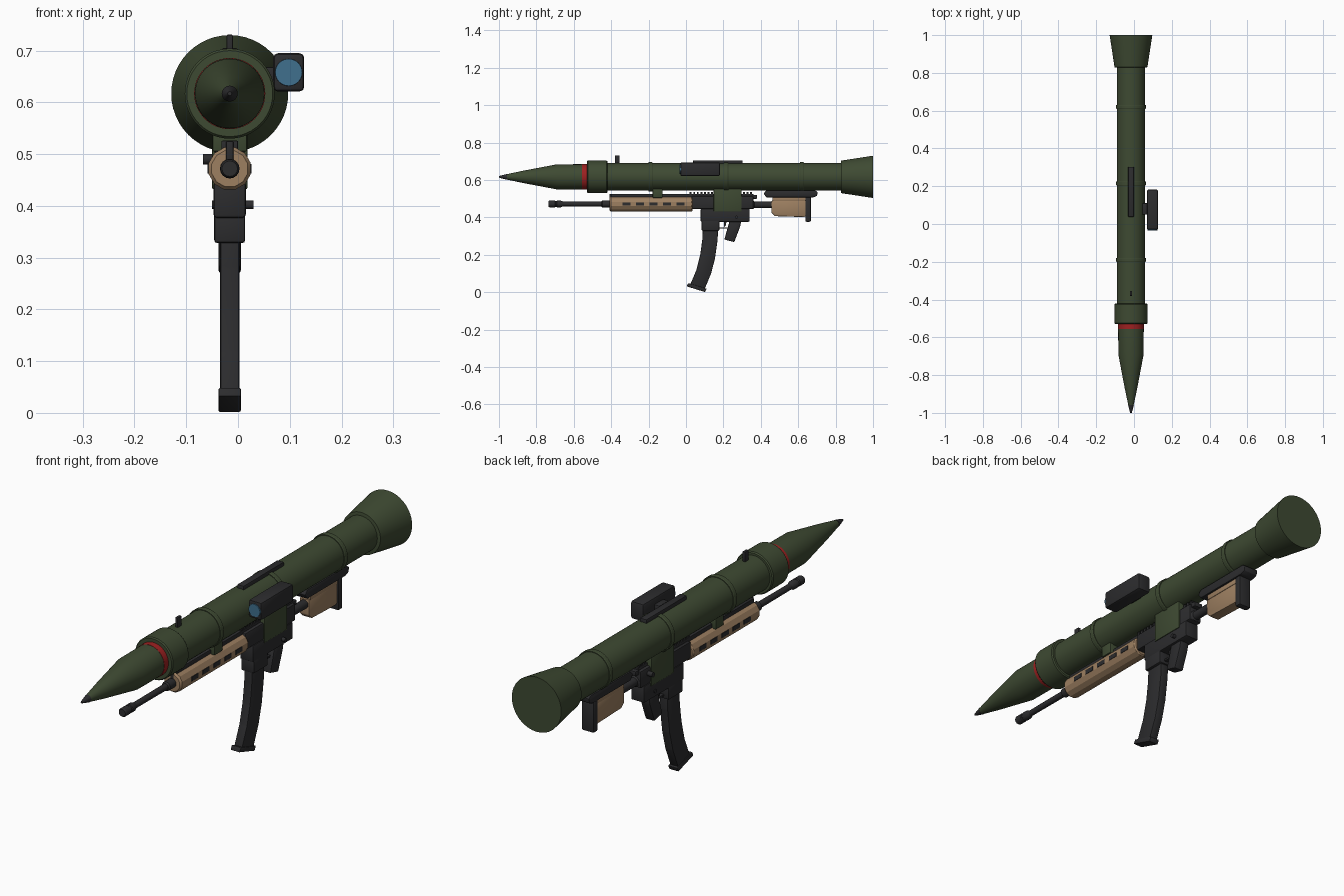
import bpy, bmesh, math
from mathutils import Vector

CX = -0.016          # shared centre line of tube and rifle
TZ, BZ = 0.617, 0.472  # launch tube axis height, rifle bore height


def mat(name, rgb):
    m = bpy.data.materials.new(name)
    m.diffuse_color = (*rgb, 1)
    return m


GREEN = mat("olive green", (0.048, 0.068, 0.032))
DARK = mat("gunmetal", (0.025, 0.025, 0.027))
TAN = mat("tan", (0.34, 0.215, 0.12))
RED = mat("red band", (0.34, 0.015, 0.015))
BLUE = mat("lens blue", (0.05, 0.16, 0.27))


def finish(name, bm, m, bevel=0.0):
    bmesh.ops.recalc_face_normals(bm, faces=bm.faces)
    if bevel:
        bmesh.ops.bevel(bm, geom=bm.edges[:], offset=bevel, segments=2,
                        profile=0.5, affect='EDGES')
    me = bpy.data.meshes.new(name)
    bm.to_mesh(me)
    bm.free()
    me.materials.append(m)
    ob = bpy.data.objects.new(name, me)
    bpy.context.collection.objects.link(ob)
    bpy.ops.object.select_all(action='DESELECT')
    ob.select_set(True)
    bpy.context.view_layer.objects.active = ob
    bpy.ops.object.shade_smooth_by_angle(angle=math.radians(28))
    return ob


def box(name, x, y, z, m, bevel=0.0):
    """Box from (min, max) pairs; x is relative to the centre line."""
    bm = bmesh.new()
    bmesh.ops.create_cube(bm, size=1)
    for v in bm.verts:
        v.co = Vector((CX + (x[0] + x[1]) / 2 + v.co.x * (x[1] - x[0]),
                       (y[0] + y[1]) / 2 + v.co.y * (y[1] - y[0]),
                       (z[0] + z[1]) / 2 + v.co.z * (z[1] - z[0])))
    return finish(name, bm, m, bevel)


def plate(name, outline, width, m, bevel=0.0):
    """Side outline of (y, z) points extruded across x."""
    bm = bmesh.new()
    f = bm.faces.new([bm.verts.new((CX - width / 2, y, z)) for y, z in outline])
    r = bmesh.ops.extrude_face_region(bm, geom=[f])
    bmesh.ops.translate(bm, vec=(width, 0, 0),
                        verts=[g for g in r["geom"] if isinstance(g, bmesh.types.BMVert)])
    return finish(name, bm, m, bevel)


def lathe(name, profile, z, m, sides=48, x=CX, phase=0.0):
    """Closed solid turned around a y-directed axis from (y, radius) points."""
    bm = bmesh.new()
    rings = []
    for y, r in profile:
        ring = []
        for i in range(sides):
            a = 2 * math.pi * (i + phase) / sides
            ring.append(bm.verts.new((x + r * math.cos(a), y, z + r * math.sin(a))))
        rings.append(ring)
    for a, b in zip(rings, rings[1:]):
        for i in range(sides):
            j = (i + 1) % sides
            bm.faces.new((a[i], a[j], b[j], b[i]))
    bm.faces.new(rings[0])
    bm.faces.new(rings[-1])
    return finish(name, bm, m)


def pin(name, x0, x1, y, z, r):
    """Round pin running across x."""
    bm = bmesh.new()
    bmesh.ops.create_cone(bm, cap_ends=True, segments=16, radius1=r, radius2=r, depth=x1 - x0)
    for v in bm.verts:
        v.co = Vector((CX + (x0 + x1) / 2 + v.co.z, y + v.co.x, z + v.co.y))
    return finish(name, bm, DARK)


# Launch tube, collar and flared exhaust
lathe("launch_tube", [(-0.45, 0.074), (0.85, 0.074)], TZ, GREEN)
lathe("front_collar", [(-0.53, 0.083), (-0.525, 0.087), (-0.425, 0.087), (-0.42, 0.083)], TZ, GREEN)
lathe("exhaust_bell", [(0.828, 0.074), (0.83, 0.087), (1.0, 0.113)], TZ, GREEN)
for y in (-0.19, 0.215, 0.62):
    lathe("tube_ring", [(y - 0.011, 0.077), (y - 0.008, 0.079), (y + 0.008, 0.079),
                        (y + 0.011, 0.077)], TZ, GREEN)

# Warhead with red band and dark fuze
lathe("warhead", [(-0.96, 0.014), (-0.87, 0.033), (-0.69, 0.067), (-0.5, 0.068)], TZ, GREEN)
lathe("warhead_band", [(-0.557, 0.0688), (-0.528, 0.0688)], TZ, RED)
lathe("fuze_tip", [(-1.0, 0.004), (-0.99, 0.007), (-0.958, 0.0155)], TZ, DARK, 16)

# Sights on the tube
box("top_rail", (-0.015, 0.015), (0.038, 0.303), (0.68, 0.705), DARK, 0.003)
box("front_sight", (-0.006, 0.006), (-0.38, -0.355), (0.685, 0.731), DARK, 0.002)
box("optic_body", (0.084, 0.144), (-0.03, 0.182), (0.621, 0.695), DARK, 0.009)
box("optic_mount", (0.06, 0.09), (0.05, 0.11), (0.635, 0.668), DARK, 0.003)
lathe("optic_lens", [(-0.034, 0.026), (-0.028, 0.0265)], 0.658, BLUE, 32, 0.098)

# Barrel and muzzle
lathe("barrel", [(-0.69, 0.012), (-0.38, 0.013)], BZ, DARK, 20)
lathe("muzzle_brake", [(-0.735, 0.015), (-0.73, 0.018), (-0.70, 0.018), (-0.697, 0.015),
                       (-0.692, 0.015), (-0.689, 0.018), (-0.67, 0.018), (-0.655, 0.012)],
      BZ, DARK, 16)
lathe("gas_block", [(-0.452, 0.014), (-0.447, 0.019), (-0.415, 0.019), (-0.40, 0.019)], BZ, DARK, 16)
box("gas_block_post", (-0.007, 0.007), (-0.41, -0.38), (0.48, 0.525), DARK, 0.002)

# Handguard with rows of dark slots on each side
lathe("handguard", [(-0.408, 0.036), (-0.40, 0.042), (0.03, 0.042), (0.036, 0.038)],
      BZ, TAN, 12, phase=0.5)
for i in range(5):
    y = -0.318 + i * 0.072
    for s in (-1, 1):
        a, b = sorted((s * 0.036, s * 0.0425))
        box("handguard_slot", (a, b), (y - 0.022, y + 0.022), (BZ - 0.009, BZ + 0.009), DARK)

# Accessory rail along the rifle top with teeth
box("rifle_rail", (-0.016, 0.016), (-0.40, 0.36), (0.505, 0.526), DARK, 0.002)
for i in range(18):
    y = 0.025 + i * 0.019
    box("rail_tooth", (-0.015, 0.015), (y - 0.005, y + 0.005), (0.522, 0.537), DARK)

# Green clamps holding tube and rifle together
box("front_clamp", (-0.033, 0.033), (-0.178, -0.125), (0.505, 0.56), GREEN, 0.003)
box("receiver_clamp", (-0.034, 0.034), (0.148, 0.298), (0.432, 0.565), GREEN, 0.003)

# Receiver
box("upper_receiver", (-0.029, 0.029), (0.03, 0.36), (0.445, 0.515), DARK, 0.006)
box("lower_receiver", (-0.031, 0.031), (0.078, 0.34), (0.377, 0.447), DARK, 0.006)
box("magazine_well", (-0.03, 0.03), (0.084, 0.178), (0.328, 0.39), DARK, 0.006)
box("rear_sight", (-0.02, 0.02), (0.355, 0.38), (0.50, 0.52), DARK, 0.003)
pin("charging_handle", -0.052, -0.02, 0.31, 0.49, 0.01)
pin("selector", -0.034, 0.046, 0.27, 0.402, 0.008)

# Curved magazine and floor plate
mag = [(0.091, 0.37), (0.087, 0.28), (0.076, 0.20), (0.056, 0.12), (0.02, 0.035),
       (0.10, 0.018), (0.134, 0.10), (0.155, 0.18), (0.169, 0.28), (0.173, 0.37)]
plate("magazine", mag, 0.037, DARK, 0.004)
plate("magazine_floor", [(0.003, 0.032), (0.012, 0.049), (0.111, 0.019), (0.102, 0.001)],
      0.043, DARK, 0.003)

# Grip and trigger
plate("pistol_grip", [(0.234, 0.385), (0.296, 0.385), (0.289, 0.35), (0.258, 0.268), (0.205, 0.282)],
      0.043, DARK, 0.006)
plate("trigger", [(0.205, 0.38), (0.217, 0.38), (0.212, 0.355), (0.202, 0.348)], 0.01, DARK)
box("trigger_guard", (-0.008, 0.008), (0.17, 0.235), (0.34, 0.347), DARK)

# Stock
lathe("buffer_tube", [(0.33, 0.023), (0.36, 0.023), (0.365, 0.018), (0.62, 0.018)], BZ - 0.004, DARK, 20)
plate("stock_body", [(0.456, 0.49), (0.456, 0.425), (0.475, 0.407), (0.632, 0.402), (0.645, 0.41),
                     (0.645, 0.49)], 0.046, TAN, 0.005)
box("stock_comb", (-0.025, 0.025), (0.462, 0.645), (0.486, 0.512), TAN, 0.005)
box("butt_pad", (-0.029, 0.029), (0.638, 0.668), (0.377, 0.512), DARK, 0.007)
plate("rear_support", [(0.415, 0.528), (0.43, 0.545), (0.69, 0.545), (0.705, 0.535), (0.70, 0.515),
                       (0.68, 0.507), (0.43, 0.507)], 0.066, DARK, 0.004)
